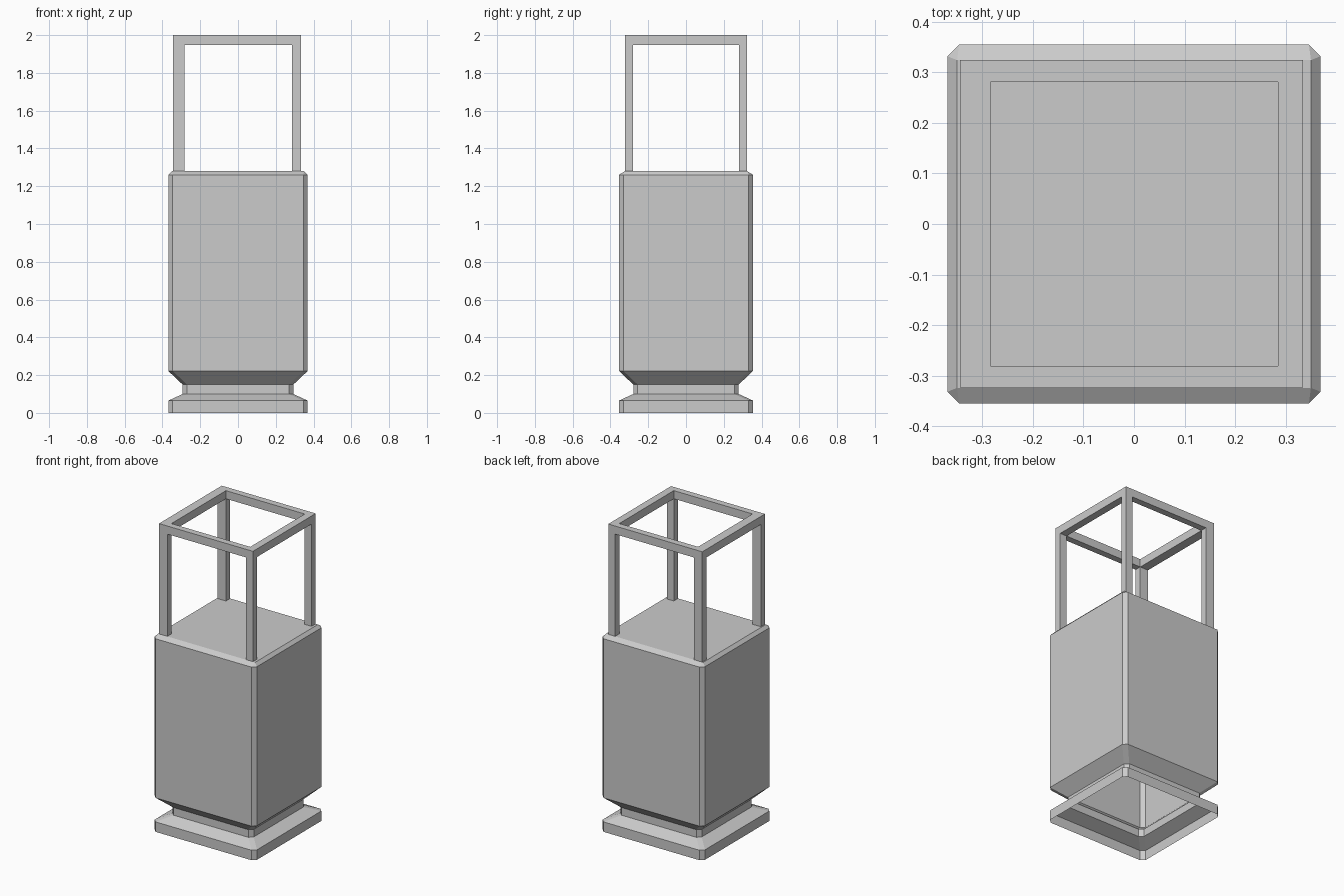
import bpy, bmesh
from itertools import product

if "Cube" in bpy.data.objects:
    bpy.data.objects.remove(bpy.data.objects["Cube"])


def finish(bm, name):
    bmesh.ops.remove_doubles(bm, verts=bm.verts[:], dist=1e-5)
    bmesh.ops.recalc_face_normals(bm, faces=bm.faces[:])
    mesh = bpy.data.meshes.new(name)
    bm.to_mesh(mesh)
    bm.free()
    obj = bpy.data.objects.new(name, mesh)
    bpy.context.collection.objects.link(obj)
    return obj


def chamfered_ring(x, y, c):
    return [(x, y - c), (x - c, y), (c - x, y), (-x, y - c),
            (-x, c - y), (c - x, -y), (x - c, -y), (x, c - y)]


# Pedestal: hollow stacked shell, open underneath (half x, half y, chamfer, z)
profile = [(0.369, 0.355, 0.023, 0.0), (0.369, 0.355, 0.023, 0.065),
           (0.293, 0.279, 0.023, 0.10), (0.293, 0.279, 0.023, 0.15),
           (0.369, 0.355, 0.023, 0.222), (0.369, 0.355, 0.023, 1.26),
           (0.350, 0.324, 0.0, 1.28)]
bm = bmesh.new()
rings = [[bm.verts.new((px, py, z)) for px, py in chamfered_ring(x, y, c)]
         for x, y, c, z in profile]
for lower, upper in zip(rings, rings[1:]):
    for i in range(8):
        j = (i + 1) % 8
        bm.faces.new((lower[i], lower[j], upper[j], upper[i]))
bm.faces.new(rings[-1])
bmesh.ops.remove_doubles(bm, verts=bm.verts[:], dist=1e-5)
finish(bm, "pedestal_body")

# Open frame: ring of bars on four corner posts, made from a cell layout
grid = ((-0.344, -0.284, 0.285, 0.334),
        (-0.323, -0.281, 0.281, 0.324),
        (1.28, 1.947, 2.0))
filled = {(i, j, k) for i, j, k in product(range(3), range(3), range(2))
          if (k == 1 and (i, j) != (1, 1)) or (i != 1 and j != 1)}
bm = bmesh.new()
for cell in filled:
    for axis, side in product(range(3), range(2)):
        neighbour = list(cell)
        neighbour[axis] += 2 * side - 1
        # Post feet stay open where they meet the pedestal
        if tuple(neighbour) in filled or neighbour[2] < 0:
            continue
        u, v = (axis + 1) % 3, (axis + 2) % 3
        corners = []
        for a, b in ((0, 0), (1, 0), (1, 1), (0, 1)):
            step = [0, 0, 0]
            step[axis], step[u], step[v] = side, a, b
            corners.append(bm.verts.new([grid[n][cell[n] + step[n]] for n in range(3)]))
        bm.faces.new(corners)
finish(bm, "top_frame")
